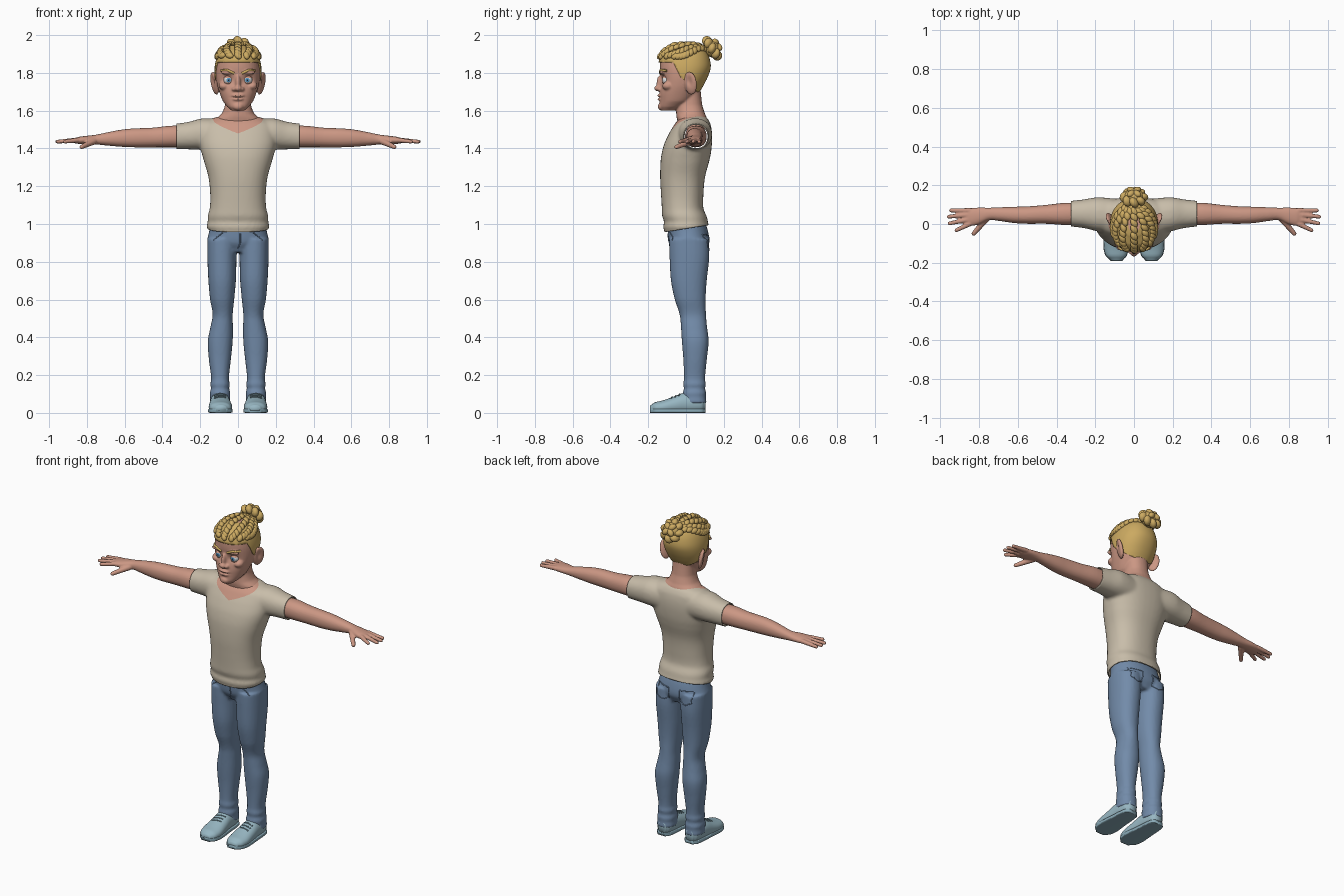
import bpy, bmesh
from math import sin, cos, pi, exp, radians, copysign
from mathutils import Vector, Matrix
from mathutils.bvhtree import BVHTree

if "Cube" in bpy.data.objects:
    bpy.data.objects.remove(bpy.data.objects["Cube"])


def material(name, *rgb):
    m = bpy.data.materials.new(name)
    m.use_nodes = True
    m.diffuse_color = (*rgb, 1)
    node = next(n for n in m.node_tree.nodes if n.type == 'BSDF_PRINCIPLED')
    node.inputs["Base Color"].default_value = (*rgb, 1)
    return m


SKIN = material("skin", .6, .31, .23)
HAIR = material("blond_hair", .6, .4, .12)
SHIRT = material("shirt_cream", .58, .51, .4)
DENIM = material("denim_blue", .17, .26, .4)
SHOE = material("shoe_pale_blue", .31, .47, .54)
SOLE = material("sole_blue", .25, .4, .47)
LACE = material("lace_grey", .16, .26, .3)
WHITE = material("eye_white", .75, .75, .75)
IRIS = material("iris_blue", .08, .28, .5)
PUPIL = material("pupil_dark", .01, .01, .02)
SIDES = (("left", 1), ("right", -1))


def finish(name, bm, *mats):
    bmesh.ops.recalc_face_normals(bm, faces=bm.faces[:])
    for f in bm.faces:
        f.smooth = True
    me = bpy.data.meshes.new(name)
    bm.to_mesh(me)
    bm.free()
    for m in mats:
        me.materials.append(m)
    ob = bpy.data.objects.new(name, me)
    bpy.context.collection.objects.link(ob)
    return ob


def fuse(name, bm, mat, voxel, soften):
    """Melt overlapping parts into one smooth skin."""
    ob = finish(name, bm, mat)
    r = ob.modifiers.new("fuse", 'REMESH')
    r.mode, r.voxel_size, r.use_smooth_shade = 'VOXEL', voxel, True
    s = ob.modifiers.new("soften", 'SMOOTH')
    s.factor, s.iterations = .5, soften
    bpy.context.view_layer.update()
    dg = bpy.context.evaluated_depsgraph_get()
    me = bpy.data.meshes.new_from_object(ob.evaluated_get(dg))
    ob.modifiers.clear()
    ob.data = me
    if not me.materials:
        me.materials.append(mat)
    return ob


def tube(bm, rings, axis='z', n=28, p=2.2, side=1, grow=0):
    """Loft rings of (position, centre a, centre b, radius a, radius b)."""
    dense = []
    for i in range(len(rings) - 1):
        q = [rings[max(0, min(len(rings) - 1, i + d))] for d in (-1, 0, 1, 2)]
        for k in range(4):
            t = k / 4
            mix = [b + t * (c - a) / 2 + t * t * (a - 2.5 * b + 2 * c - d / 2)
                   + t ** 3 * (1.5 * (b - c) + (d - a) / 2) for a, b, c, d in zip(*q)]
            mix[0] = q[1][0] + t * (q[2][0] - q[1][0])
            dense.append(mix)
    dense.append(rings[-1])
    loops = []
    for t, a, b, ra, rb in dense:
        loop = []
        for j in range(n):
            c, s = cos(2 * pi * j / n), sin(2 * pi * j / n)
            u = a + (max(ra, .002) + grow) * copysign(abs(c) ** (2 / p), c)
            w = b + (max(rb, .002) + grow) * copysign(abs(s) ** (2 / p), s)
            x, y, z = {'z': (u, w, t), 'x': (t, u, w), 'y': (u, t, w)}[axis]
            loop.append(bm.verts.new((x * side, y, z)))
        loops.append(loop)
    for lo, hi in zip(loops, loops[1:]):
        for j in range(n):
            bm.faces.new((lo[j], lo[(j + 1) % n], hi[(j + 1) % n], hi[j]))
    bm.faces.new(loops[0])
    bm.faces.new(loops[-1])


def blob(bm, c, r, rot=Matrix.Identity(4), seg=16):
    bmesh.ops.create_uvsphere(bm, u_segments=seg, v_segments=seg // 2 + 2, radius=1,
                              matrix=Matrix.Translation(c) @ rot @ Matrix.Diagonal((*r, 1)))


def cut(bm, co, no, faces=None, **kw):
    faces = faces or bm.faces[:]
    geom = {e for f in faces for e in (*f.verts, *f.edges)} | set(faces)
    bmesh.ops.bisect_plane(bm, geom=list(geom), dist=1e-5, plane_co=co, plane_no=no, **kw)


def tree(ob):
    return BVHTree.FromPolygons([v.co.copy() for v in ob.data.vertices],
                                [list(p.vertices) for p in ob.data.polygons])


def cord(name, bvh, pts, ray, radius, mat):
    """Lay a thin cord on a surface, following points cast along a ray."""
    hits = []
    for a, b in zip(pts, pts[1:]):
        for k in range(7):
            hit = bvh.ray_cast(Vector(a).lerp(Vector(b), k / 6), Vector(ray))[0]
            if hit:
                hits.append(hit)
    if len(hits) < 2:
        return
    cu = bpy.data.curves.new(name, 'CURVE')
    cu.dimensions, cu.bevel_depth, cu.bevel_resolution, cu.use_fill_caps = '3D', radius, 2, True
    sp = cu.splines.new('POLY')
    sp.points.add(len(hits) - 1)
    for pt, h in zip(sp.points, hits):
        pt.co = (*h, 1)
    cu.materials.append(mat)
    bpy.context.collection.objects.link(bpy.data.objects.new(name, cu))


# Shirt: torso and sleeves fused, with open hem, cuffs and a V neckline
bm = bmesh.new()
tube(bm, [(.92, 0, 0, .15, .11), (.965, 0, 0, .155, .115), (.985, 0, 0, .167, .122),
          (1.01, 0, 0, .16, .116), (1.04, 0, -.008, .161, .118), (1.08, 0, -.018, .15, .11),
          (1.15, 0, -.02, .147, .112), (1.25, 0, -.018, .157, .119), (1.35, 0, -.003, .185, .13),
          (1.42, 0, .01, .202, .127), (1.48, 0, .024, .202, .114), (1.53, 0, .035, .19, .095),
          (1.56, 0, .04, .135, .074), (1.575, 0, .045, .08, .05)], p=2.3, n=40)
for _, s in SIDES:
    tube(bm, [(.08, .04, 1.47, .09, .085), (.19, .05, 1.476, .088, .083),
              (.26, .053, 1.468, .074, .073), (.35, .053, 1.462, .065, .067)], 'x', side=s)
shirt = fuse("shirt", bm, SHIRT, .009, 7)
shirt.data.materials.append(SKIN)
bm = bmesh.new()
bm.from_mesh(shirt.data)
cut(bm, (0, 0, .975), (0, -.16, 1), clear_inner=True)
for _, s in SIDES:
    cut(bm, (s * .325, 0, 0), (s, 0, 0), clear_outer=True)
cut(bm, (0, 0, 0), (1, 0, 0))
low, back = Vector((0, -.1, 1.475)), Vector((0, .115, 1.565))
for _, s in SIDES:
    no = (Vector((s * .125, .03, 1.565)) - low).cross(back - low) * s
    cut(bm, low, no, [f for f in bm.faces if f.calc_center_median().x * s > 0])
    for f in bm.faces:
        c = f.calc_center_median()
        if c.x * s > 0 and (c - low).dot(no) > 0:
            f.material_index = 1
bm.to_mesh(shirt.data)
bm.free()
thick = shirt.modifiers.new("cloth", 'SOLIDIFY')
thick.thickness, thick.offset = .006, -1

# Jeans
bm = bmesh.new()
tube(bm, [(.85, 0, .02, .13, .08), (.9, 0, .017, .163, .106), (.96, 0, .01, .153, .107),
          (1.02, 0, 0, .145, .1)], n=36)
for _, s in SIDES:
    tube(bm, [(.92, .084, .016, .079, .106), (.82, .085, .018, .077, .105),
              (.7, .084, .015, .073, .095), (.6, .084, .022, .064, .082),
              (.52, .081, .036, .053, .07), (.46, .086, .042, .059, .069),
              (.38, .094, .049, .066, .071), (.28, .096, .048, .058, .062),
              (.18, .095, .045, .047, .056), (.15, .095, .045, .052, .06),
              (.13, .095, .045, .048, .056), (.105, .095, .045, .055, .062),
              (.085, .095, .045, .052, .06), (.05, .095, .047, .056, .063)], side=s)
jeans = fuse("jeans", bm, DENIM, .008, 3)
denim = tree(jeans)
cord("fly_seam", denim, [(.012, -1, .95), (.012, -1, .9), (0, -1, .87)], (0, 1, 0), .003, DENIM)
for word, s in SIDES:
    pocket = [(.035, .94), (.12, .945), (.118, .88), (.078, .86), (.038, .875), (.035, .94)]
    cord(word + "_back_pocket", denim, [(x * s, 1, z) for x, z in pocket], (0, -1, 0), .003, DENIM)
    cord(word + "_front_pocket", denim, [(s * .08, -1, .955), (s * .13, -1, .915)],
         (0, 1, 0), .003, DENIM)

# Shoes with flat soles and laces
last = [(.104, .094, .05, .025, .035), (.085, .095, .05, .042, .048), (.04, .095, .05, .05, .055),
        (-.01, .095, .05, .053, .056), (-.06, .094, .04, .058, .048), (-.12, .093, .03, .062, .037),
        (-.165, .092, .026, .052, .03), (-.19, .09, .022, .028, .018)]
for word, s in SIDES:
    bm = bmesh.new()
    tube(bm, last, 'y', side=s)
    for v in bm.verts:
        v.co.z = max(v.co.z, .012)
    shoe = finish(word + "_shoe", bm, SHOE)
    bm = bmesh.new()
    tube(bm, [(y, x, .011, w + .003, .011) for y, x, _, w, _ in last], 'y', p=7, side=s)
    finish(word + "_sole", bm, SOLE)
    leather = tree(shoe)
    for y in (-.03, -.05, -.07):
        cord(word + "_lace", leather, [(s * .065, y, 1), (s * .125, y - .008, 1)],
             (0, 0, -1), .004, LACE)

# Arms with hands
fingers = [((.85, .07), (.945, .07)), ((.86, .047), (.957, .038)),
           ((.86, .022), (.953, .003)), ((.85, .0), (.917, -.032))]
for word, s in SIDES:
    bm = bmesh.new()
    tube(bm, [(.27, .053, 1.463, .056, .057), (.36, .052, 1.463, .057, .057),
              (.45, .05, 1.458, .049, .052), (.55, .046, 1.456, .045, .05),
              (.62, .047, 1.454, .042, .045), (.7, .051, 1.45, .035, .034),
              (.75, .052, 1.447, .032, .026), (.8, .042, 1.445, .043, .022),
              (.84, .036, 1.443, .046, .019), (.87, .034, 1.441, .04, .013)], 'x', side=s)
    for (ax, ay), (bx, by) in fingers:
        for k in range(14):
            c = Vector((ax, ay, 1.444)).lerp(Vector((bx, by, 1.436)), k / 13)
            blob(bm, (c.x * s, c.y, c.z), [.0135 - .003 * k / 13] * 3, seg=12)
    for k in range(14):
        c = Vector((.765, .025, 1.437)).lerp(Vector((.828, -.05, 1.408)), k / 13)
        blob(bm, (c.x * s, c.y, c.z), [.018 - .006 * k / 13] * 3, seg=12)
    fuse(word + "_arm", bm, SKIN, .005, 2)

# Head, neck, ears and face
skull = [(1.6, 0, -.097, .035, .033), (1.62, 0, -.08, .057, .06), (1.65, 0, -.055, .08, .084),
         (1.69, 0, -.04, .096, .1), (1.73, 0, -.025, .109, .11), (1.78, 0, -.012, .118, .122),
         (1.83, 0, -.007, .118, .132), (1.88, 0, -.008, .107, .126), (1.92, 0, -.002, .085, .1),
         (1.945, 0, 0, .045, .055)]
bm = bmesh.new()
tube(bm, skull, n=40)
tube(bm, [(1.5, 0, .035, .13, .07), (1.555, 0, .032, .118, .08), (1.585, 0, .024, .086, .076),
          (1.63, 0, .018, .069, .068), (1.72, 0, .015, .066, .062)])
blob(bm, (0, -.137, 1.747), (.014, .02, .042))
blob(bm, (0, -.148, 1.718), (.02, .021, .016))
blob(bm, (0, -.138, 1.68), (.034, .014, .009))
blob(bm, (0, -.137, 1.661), (.03, .014, .009))
blob(bm, (0, -.128, 1.622), (.03, .022, .021))
for _, s in SIDES:
    blob(bm, (s * .02, -.138, 1.714), (.014, .017, .012))
    blob(bm, (s * .05, -.124, 1.803), (.042, .016, .013))
    blob(bm, (s * .073, -.095, 1.732), (.03, .033, .024))
    tilt = Matrix.Rotation(-s * radians(25), 4, 'Z') @ Matrix.Rotation(s * radians(12), 4, 'Y')
    blob(bm, (s * .124, .024, 1.745), (.015, .037, .063), tilt)
head = fuse("head", bm, SKIN, .005, 5)
dents = [((0, -.15, 1.67), (.03, .04, .004), (0, .007, 0))]
for _, s in SIDES:
    dents.append(((s * .05, -.12, 1.762), (.03, .04, .022), (0, .014, 0)))
    dents.append(((s * .14, .015, 1.755), (.012, .018, .03), (-s * .011, 0, 0)))
for v in head.data.vertices:
    start = v.co.copy()
    for c, r, push in dents:
        d = sum(((p - q) / w) ** 2 for p, q, w in zip(start, c, r))
        v.co += Vector(push) * exp(-d)
face = tree(head)

# Eyes, lids and brows
for word, s in SIDES:
    c = Vector((s * .05, -.1, 1.762))
    bm = bmesh.new()
    blob(bm, c, [.026] * 3, Matrix.Rotation(pi / 2, 4, 'X'), 36)
    for f in bm.faces:
        front = -(f.calc_center_median() - c).normalized().y
        f.material_index = 2 if front > cos(radians(13)) else 1 if front > cos(radians(31)) else 0
    finish(word + "_eye", bm, WHITE, IRIS, PUPIL)
    bm = bmesh.new()
    blob(bm, c, [.0285] * 3, seg=32)
    upper, lower = c.z + .011, c.z - .014
    for z in (upper, lower):
        cut(bm, (0, 0, z), (0, 0, 1))
    gap = [f for f in bm.faces if lower < f.calc_center_median().z < upper]
    bmesh.ops.delete(bm, geom=gap, context='FACES')
    finish(word + "_eyelids", bm, SKIN)
    cord(word + "_eyebrow", face, [(s * .02, -1, 1.797), (s * .055, -1, 1.814),
                                   (s * .088, -1, 1.812)], (0, 1, 0), .007, HAIR)

# Close-cropped hair trimmed along hairline, temple and nape
bm = bmesh.new()
tube(bm, skull, n=48, grow=.006)
trims = [((0, 0, 1.855), (0, 0, 1)), ((0, -.045, 1.81), (0, .9, .45)),
         ((0, -.02, 1.77), (0, .66, .75))]
for co, no in trims:
    cut(bm, co, no)
bare = []
for f in bm.faces:
    top, temple, nape = [(f.calc_center_median() - Vector(co)).dot(no) > 0 for co, no in trims]
    if not (top or (temple and nape)):
        bare.append(f)
bmesh.ops.delete(bm, geom=bare, context='FACES')
crop = finish("cropped_hair", bm, HAIR)
thick = crop.modifiers.new("thickness", 'SOLIDIFY')
thick.thickness, thick.offset = .008, -1

# Braided rows running from the hairline back to the bun
bm = bmesh.new()
core, knot = Vector((0, 0, 1.8)), Vector((0, .11, 1.91))
for row in range(-3, 4):
    a = radians(row * 23)
    start = Vector((.105 * sin(a), -.01 - .115 * cos(a), 1.885))
    path = []
    for k in range(12):
        p = start.lerp(knot, k / 11)
        p.x *= 1 + .6 * sin(pi * k / 11)
        out = (p - core).normalized()
        hit, normal, _, _ = face.ray_cast(core + out * .5, -out)
        path.append((hit + normal * .008, normal))
    for k, (p, normal) in enumerate(path):
        along = (path[min(k + 1, 11)][0] - path[max(k - 1, 0)][0]).normalized()
        across = along.cross(normal).normalized()
        frame = Matrix((across, along, across.cross(along))).transposed().to_4x4()
        blob(bm, p, (.017, .025, .014), frame @ Matrix.Rotation(radians(32), 4, 'Z'), 12)
finish("braids", bm, HAIR)

# Knotted bun
bm = bmesh.new()
centre = Vector((0, .138, 1.93))
lean = Matrix.Rotation(radians(-55), 4, 'X')
blob(bm, centre, (.055, .042, .048))
for k in range(8):
    turn = lean @ Matrix.Rotation(k * pi / 4, 4, 'Z')
    blob(bm, centre + turn @ Vector((.046, 0, 0)), (.028, .021, .029),
         turn @ Matrix.Rotation(radians(35), 4, 'X'))
for k in range(4):
    turn = lean @ Matrix.Rotation((k + .5) * pi / 2, 4, 'Z')
    blob(bm, centre + turn @ Vector((.021, 0, .033)), (.026, .018, .017), turn)
finish("hair_bun", bm, HAIR)
